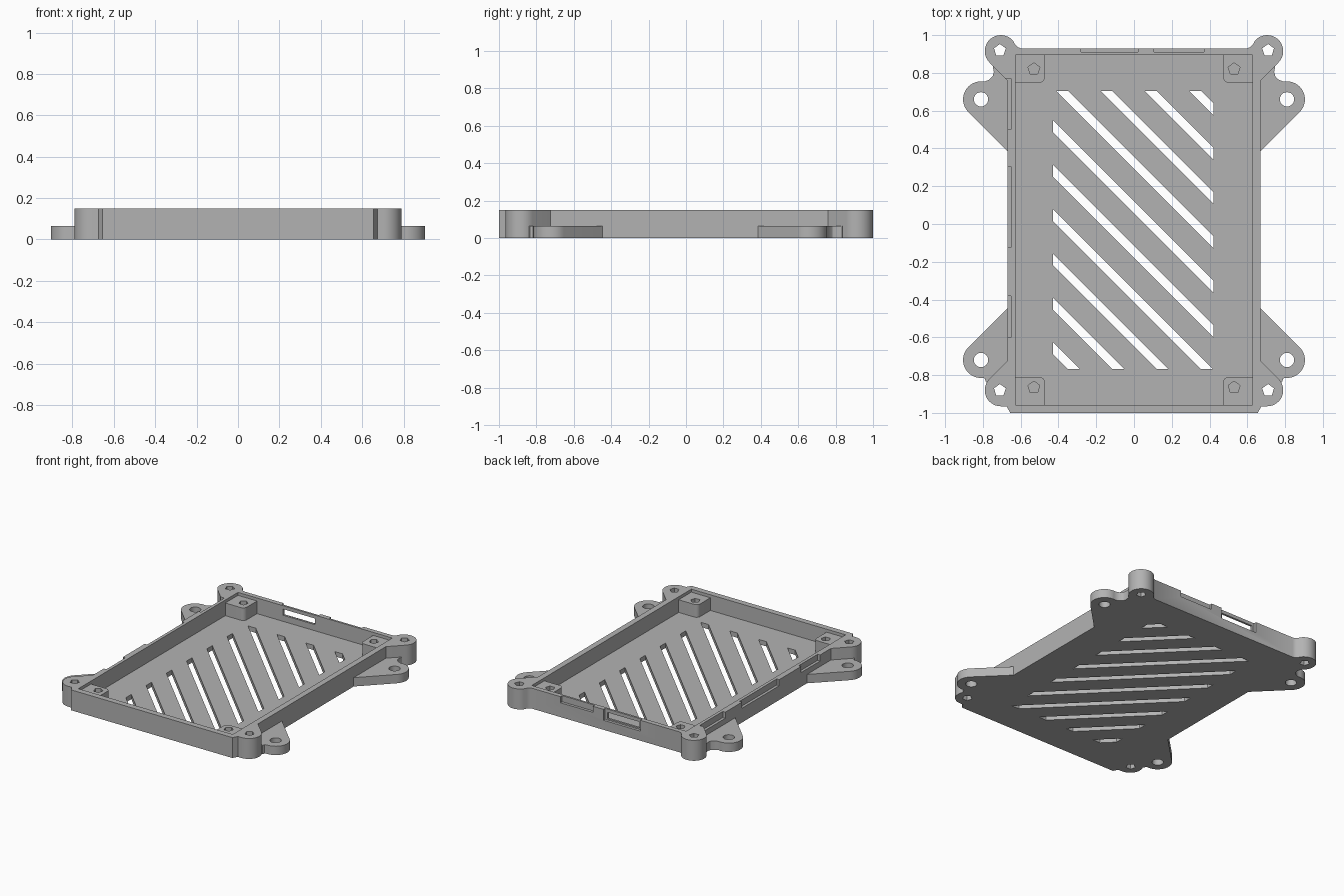
import bpy, bmesh
from math import cos, sin, radians

if "Cube" in bpy.data.objects:
    bpy.data.objects.remove(bpy.data.objects["Cube"], do_unlink=True)

grey = bpy.data.materials.new("plain grey")
grey.use_nodes = True
grey.diffuse_color = (0.45, 0.45, 0.45, 1)
grey.node_tree.nodes["Principled BSDF"].inputs["Base Color"].default_value = (0.45, 0.45, 0.45, 1)

HEIGHT, FLOOR, TAB, POST = 0.15, 0.035, 0.065, 0.128


def arc(cx, cy, r, a0, a1, n):
    angles = [radians(a0 + (a1 - a0) * i / n) for i in range(n + 1)]
    return [(cx + r * cos(a), cy + r * sin(a)) for a in angles]


def circle(cx, cy, r, n):
    return arc(cx, cy, r, 90, 450, n)[:-1]


def rect(x0, x1, y0, y1):
    return [(x0, y0), (x1, y0), (x1, y1), (x0, y1)]


def flip(points, s):
    return [(x * s, y) for x, y in points]


def prism(name, points, z0, z1):
    """Extrude a flat outline from z0 to z1."""
    bm = bmesh.new()
    face = bm.faces.new([bm.verts.new((x, y, z0)) for x, y in points])
    top = bmesh.ops.extrude_face_region(bm, geom=[face])["geom"]
    bmesh.ops.translate(bm, vec=(0, 0, z1 - z0),
                        verts=[v for v in top if isinstance(v, bmesh.types.BMVert)])
    bmesh.ops.recalc_face_normals(bm, faces=bm.faces)
    mesh = bpy.data.meshes.new(name)
    bm.to_mesh(mesh)
    bm.free()
    mesh.materials.append(grey)
    obj = bpy.data.objects.new(name, mesh)
    bpy.context.collection.objects.link(obj)
    return obj


def activate(obj):
    bpy.ops.object.select_all(action='DESELECT')
    obj.select_set(True)
    bpy.context.view_layer.objects.active = obj


def cut(obj, points, z0, z1):
    cutter = prism("cutter", points, z0, z1)
    cutter.hide_render = True
    activate(obj)
    mod = obj.modifiers.new("cut", 'BOOLEAN')
    mod.operation, mod.solver, mod.object = 'DIFFERENCE', 'EXACT', cutter
    bpy.ops.object.modifier_apply(modifier=mod.name)
    bpy.data.objects.remove(cutter, do_unlink=True)


def smooth(obj):
    activate(obj)
    bpy.ops.object.shade_smooth_by_angle(angle=radians(30))


def clip(points, c, s):
    """Keep the part of a polygon where s * (x + y - c) <= 0."""
    out = []
    for p, q in zip(points, points[1:] + points[:1]):
        dp, dq = s * (p[0] + p[1] - c), s * (q[0] + q[1] - c)
        if dp <= 0:
            out.append(p)
        if dp * dq < 0:
            t = dp / (dp - dq)
            out.append((p[0] + t * (q[0] - p[0]), p[1] + t * (q[1] - p[1])))
    return out


# Tray body with round screw ears at the corners
half = [(0.655, -1), (0.675, -0.965)]
half += arc(0.705, -0.88, 0.085, -90, 45, 14)
half += [(0.67, -0.725), (0.67, 0.76)]
half += arc(0.705, 0.915, 0.085, -45, 140, 18)
half += [(0.629, 0.95), (0.616, 0.937), (0.6, 0.93)]
tray = prism("tray_body", half + flip(half, -1)[::-1], 0, HEIGHT)
cut(tray, rect(-0.627, 0.627, -0.957, 0.895), FLOOR, 0.3)

# Ear screw holes
for s in (1, -1):
    for y in (0.92, -0.88):
        cut(tray, circle(s * 0.71, y, 0.033, 5), -0.1, 0.3)

# Diagonal vent slots
for k in range(-5, 5):
    c = 0.12 + 0.235 * k
    slot = clip(clip(rect(-0.428, 0.422, -0.768, 0.703), c, 1), c - 0.063, -1)
    cut(tray, slot, -0.1, 0.1)

# Outer recesses in the side and back walls, one with an opening
for y0, y1 in ((0.5, 0.77), (-0.125, 0.305), (-0.6, -0.38)):
    cut(tray, rect(-0.7, -0.65, y0, y1), 0.105, 0.3)
cut(tray, rect(0.105, 0.37, 0.91, 0.96), 0.105, 0.3)
cut(tray, rect(-0.28, 0.02, 0.91, 0.96), 0.07, 0.3)
cut(tray, rect(-0.26, 0, 0.85, 0.96), 0.08, 0.125)
smooth(tray)

# Low mounting tabs
back_tab = [(0.66, 0.375)] + arc(0.81, 0.66, 0.095, -45, 100, 16)
back_tab += [(0.767, 0.763), (0.748, 0.782), (0.742, 0.805), (0.748, 0.835), (0.72, 0.85), (0.66, 0.78)]
front_tab = [(0.66, -0.437)] + arc(0.81, -0.72, 0.095, 45, -95, 16)
front_tab += [(0.79, -0.818), (0.784, -0.835), (0.77, -0.845), (0.75, -0.83), (0.66, -0.76)]
for label, points, y in (("back", back_tab, 0.66), ("front", front_tab, -0.72)):
    for side, s in (("left", 1), ("right", -1)):
        tab = prism(f"{label}_{side}_mounting_tab", flip(points, s), 0, TAB)
        cut(tab, circle(s * 0.81, y, 0.038, 24), -0.1, 0.3)
        smooth(tab)

# Inner corner posts with blind screw holes
for label, wall, s_y, hole_y in (("back", 0.9, -1, 0.82), ("front", -0.962, 1, -0.865)):
    for side, s in (("left", 1), ("right", -1)):
        edge = wall + s_y * 0.152
        points = [(0.632, wall), (0.632, edge)]
        points += [(x, edge + s_y * (y - 0.03)) for x, y in arc(0.502, 0, 0.03, 90, 180, 6)]
        points += [(0.472, wall)]
        post = prism(f"{label}_{side}_post", flip(points, s), 0.02, POST)
        cut(post, circle(s * 0.53, hole_y, 0.033, 5), 0.04, 0.3)
        smooth(post)
